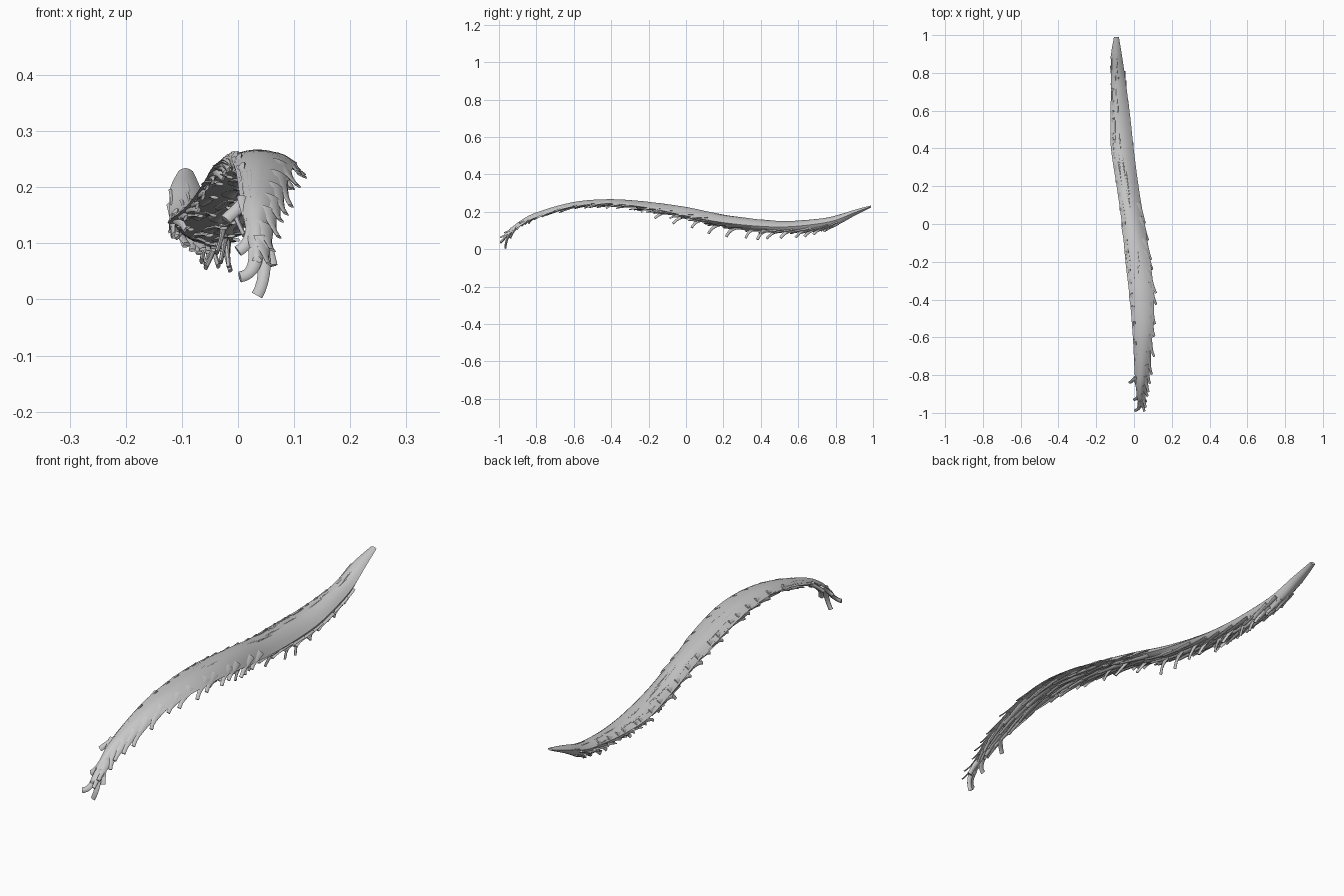
import bpy, bmesh, math, random
from mathutils import Vector

if "Cube" in bpy.data.objects:
    bpy.data.objects.remove(bpy.data.objects["Cube"])

random.seed(4)

# Stations: y, left edge x z, crest z, right edge x z, keel x z
ST = [
    (0.99, -.106, .229, .234, -.080, .228, -.093, .223),
    (0.90, -.121, .198, .210, -.065, .195, -.090, .178),
    (0.80, -.122, .163, .178, -.050, .155, -.080, .125),
    (0.70, -.122, .147, .161, -.037, .135, -.070, .105),
    (0.55, -.125, .137, .149, -.018, .120, -.055, .095),
    (0.40, -.122, .141, .157, -.002, .122, -.045, .100),
    (0.20, -.092, .166, .183, .024, .142, -.030, .125),
    (0.00, -.064, .204, .224, .056, .178, -.002, .175),
    (-.20, -.045, .236, .252, .088, .220, .020, .215),
    (-.40, -.022, .251, .267, .105, .243, .040, .238),
    (-.60, -.006, .236, .252, .097, .233, .045, .230),
    (-.80, .004, .178, .196, .075, .174, .040, .177),
    (-.90, .014, .125, .142, .055, .120, .036, .127),
    (-.97, .025, .070, .078, .043, .068, .034, .066),
]


def station(t):
    """Smoothly interpolated station, t from 0 (root) to 1 (tip)."""
    f = min(max(t, 0), 1) * (len(ST) - 1)
    i = min(int(f), len(ST) - 2)
    u = f - i
    p = [ST[min(max(i + k, 0), len(ST) - 1)] for k in (-1, 0, 1, 2)]
    return [0.5 * (2 * b + (c - a) * u + (2 * a - 5 * b + 4 * c - d) * u * u
                   + (3 * b - a - 3 * c + d) * u ** 3) for a, b, c, d in zip(*p)]


def surf(t, s, under=False):
    """Point on the top (or underside) of the tail, s from left 0 to right 1."""
    y, lx, lz, tz, rx, rz, bx, bz = station(t)
    mx, mz = (bx, bz) if under else ((lx + rx) / 2, tz)
    cx, cz = 2 * mx - (lx + rx) / 2, 2 * mz - (lz + rz) / 2
    a, b, c = (1 - s) ** 2, 2 * s * (1 - s), s * s
    return Vector((a * lx + b * cx + c * rx, y, a * lz + b * cz + c * rz))


def finish(name, bm):
    bmesh.ops.recalc_face_normals(bm, faces=bm.faces[:])
    me = bpy.data.meshes.new(name)
    bm.to_mesh(me)
    bm.free()
    ob = bpy.data.objects.new(name, me)
    bpy.context.collection.objects.link(ob)
    bpy.ops.object.select_all(action='DESELECT')
    ob.select_set(True)
    bpy.context.view_layer.objects.active = ob
    bpy.ops.object.shade_smooth_by_angle(angle=math.radians(50))
    return ob


def skin(bm, rings):
    vs = [[bm.verts.new(p) for p in r] for r in rings]
    n = len(vs[0])
    for a, b in zip(vs, vs[1:]):
        for i in range(n):
            bm.faces.new((a[i], a[(i + 1) % n], b[(i + 1) % n], b[i]))
    bm.faces.new(vs[0][::-1])
    bm.faces.new(vs[-1])


def lock(bm, pts, width, thick, normal, end=0.5):
    """Flattened, blunt-ended lock of hair through three control points."""
    a, b, c = (Vector(p) for p in pts)
    rings = []
    for k in range(8):
        u = k / 7
        p = a * (1 - u) ** 2 + b * 2 * u * (1 - u) + c * u * u
        tan = ((b - a) * (1 - u) + (c - b) * u).normalized()
        side = tan.cross(normal).normalized()
        nrm = side.cross(tan)
        w = 1 - (1 - end) * min(u * 1.5, 1)
        rings.append([p + side * math.cos(q) * width * w + nrm * math.sin(q) * thick * w
                      for q in (j * math.tau / 8 for j in range(8))])
    skin(bm, rings)


R = random.uniform

# Main tail body
bm = bmesh.new()
rings = []
for k in range(91):
    t = k / 90
    rings.append([surf(t, j / 10) for j in range(11)]
                 + [surf(t, 1 - j / 8, True) for j in range(1, 8)])
skin(bm, rings)
finish("tail_body", bm)

# Wide fringe along the right edge, swept towards the tip
bm = bmesh.new()
for k in range(15):
    t = 0.50 + 0.45 * k / 14 + R(-.008, .008)
    p = surf(t, 0.8)
    e = surf(min(t + .03, 1), 0.98)
    tip = e + Vector((R(.008, .02), -R(.02, .045), -R(.012, .028)))
    lock(bm, (p - Vector((0, 0, .005)), e, tip), .02, .006, Vector((.5, 0, 1)), .35)
finish("right_fringe", bm)

# Fringe hanging from the left edge
bm = bmesh.new()
for k in range(20):
    t = 0.22 + 0.55 * k / 19 + R(-.008, .008)
    p = surf(t, 0.1) - Vector((0, 0, .004))
    e = surf(t + .025, 0.02) - Vector((-.004, 0, .008))
    tip = e + Vector((R(-.004, .012), -R(.02, .035), -R(.006, .022)))
    lock(bm, (p, e, tip), .014, .006, Vector((-1, 0, .6)), .45)
finish("left_fringe", bm)

# Hooked fringe hanging along the keel
bm = bmesh.new()
for k in range(13):
    t = 0.15 + 0.42 * k / 12 + R(-.005, .005)
    p = surf(t, R(.5, .75), True) + Vector((0, 0, .012))
    full = math.sin(math.pi * min(max((t - .06) / .6, 0), 1))
    ln = (.022 + .022 * full) * R(.85, 1.1)
    lock(bm, (p, p + Vector((R(-.01, .01), -.045, -.012)),
              p + Vector((R(-.012, .018), -R(.06, .08), -ln - .012))),
         R(.013, .017), .008, Vector((1, .3, .3)), .5)
finish("keel_fringe", bm)

# Overlapping rough locks covering the underside
bm = bmesh.new()
for row in range(4):
    for k in range(20):
        t = 0.12 + 0.76 * (k + row * .25) / 20 + R(-.008, .008)
        s = 0.12 + 0.22 * row + R(-.05, .05)
        p = surf(t, s, True)
        q = surf(min(t + .035, 1), s, True)
        e = surf(min(t + .055, 1), min(max(s + R(-.06, .1), .05), .95), True)
        lock(bm, (p + Vector((0, 0, .004)), q - Vector((0, 0, .004)),
                  e - Vector((0, 0, R(.01, .02)))),
             R(.011, .016), .006, Vector((R(-.3, .3), 0, 1)))
finish("underside_locks", bm)

# Fine raised strands on the smooth top
bm = bmesh.new()
for k in range(45):
    t, s = R(.04, .85), R(.06, .6)
    pts = [surf(t + d, s) + Vector((0, 0, h))
           for d, h in ((0, -.003), (.03, .0012), (.06, -.002))]
    lock(bm, pts, R(.003, .006), .0025, Vector((.2, 0, 1)))
finish("top_strands", bm)

# Split locks at the tail tip
bm = bmesh.new()
for pts in (
    ((.036, -.93, .110), (.058, -.965, .05), (.034, -.965, .007)),
    ((.032, -.945, .090), (.034, -.98, .045), (.003, -.988, .040)),
    ((.038, -.90, .125), (.054, -.93, .09), (.060, -.940, .060)),
    ((.028, -.90, .125), (.022, -.925, .10), (.000, -.930, .086)),
    ((.022, -.80, .178), (.000, -.825, .165), (-.022, -.840, .142)),
):
    lock(bm, pts, .014, .008, Vector((0, -1, .4)), .75)
finish("tip_locks", bm)
